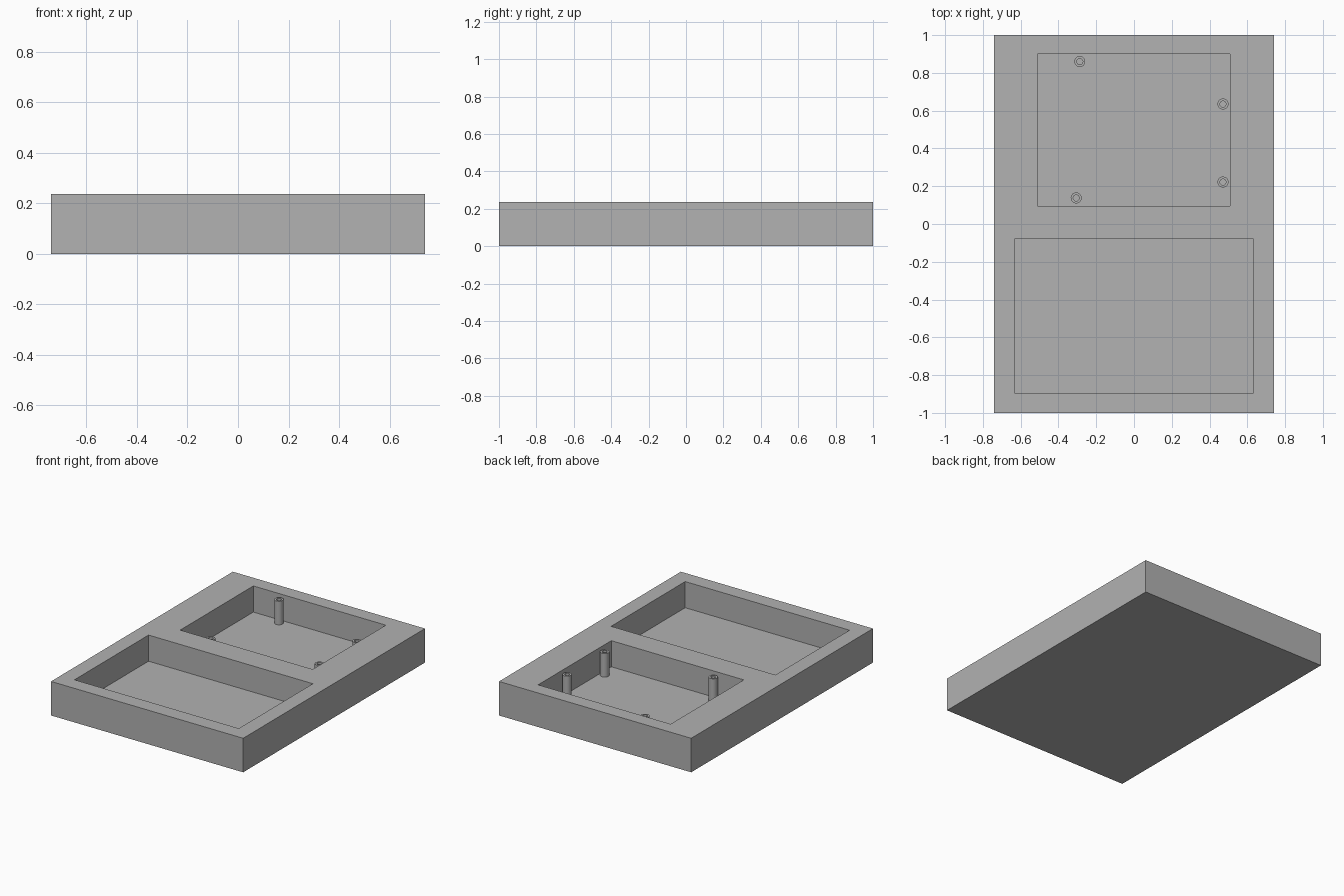
import bpy
import bmesh
from math import radians
from mathutils import Matrix, Vector

cube = bpy.data.objects.get("Cube")
if cube:
    bpy.data.objects.remove(cube, do_unlink=True)

HEIGHT, FLOOR, POST_TOP = 0.237, 0.055, 0.219

grey = bpy.data.materials.new("plain grey")
grey.use_nodes = True
grey.diffuse_color = (0.445, 0.445, 0.445, 1)
grey.node_tree.nodes["Principled BSDF"].inputs["Base Color"].default_value = grey.diffuse_color


def add_object(name, bm):
    bmesh.ops.recalc_face_normals(bm, faces=bm.faces)
    mesh = bpy.data.meshes.new(name)
    bm.to_mesh(mesh)
    bm.free()
    mesh.materials.append(grey)
    obj = bpy.data.objects.new(name, mesh)
    bpy.context.collection.objects.link(obj)
    return obj


def add_box(name, low, high):
    low, high = Vector(low), Vector(high)
    bm = bmesh.new()
    size = Matrix.Diagonal((*(high - low), 1))
    bmesh.ops.create_cube(bm, size=1, matrix=Matrix.Translation((low + high) / 2) @ size)
    return add_object(name, bm)


def add_tube(name, x, y, outer=0.029, inner=0.016):
    # Rectangular wall section turned about the post axis
    bm = bmesh.new()
    section = [(inner, FLOOR - 0.005), (outer, FLOOR - 0.005), (outer, POST_TOP), (inner, POST_TOP)]
    verts = [bm.verts.new((r, 0, z)) for r, z in section]
    edges = [bm.edges.new((verts[i], verts[i - 1])) for i in range(4)]
    bmesh.ops.spin(bm, geom=verts + edges, cent=(0, 0, 0), axis=(0, 0, 1),
                   angle=radians(360), steps=32, use_merge=True)
    bmesh.ops.remove_doubles(bm, verts=bm.verts, dist=0.0001)
    obj = add_object(name, bm)
    obj.location = (x, y, 0)
    return obj


def select_only(obj):
    bpy.ops.object.select_all(action='DESELECT')
    obj.select_set(True)
    bpy.context.view_layer.objects.active = obj


# Solid block with two rectangular pockets cut from above
tray = add_box("tray", (-0.74, -1, 0), (0.74, 1, HEIGHT))
pockets = {
    "front_pocket_cutter": ((-0.633, -0.895), (0.633, -0.08)),
    "back_pocket_cutter": ((-0.512, 0.095), (0.509, 0.90)),
}
for name, (low, high) in pockets.items():
    cutter = add_box(name, (*low, FLOOR), (*high, HEIGHT + 0.1))
    cutter.hide_render = True
    cut = tray.modifiers.new(name, 'BOOLEAN')
    cut.operation = 'DIFFERENCE'
    cut.solver = 'EXACT'
    cut.object = cutter
    select_only(tray)
    bpy.ops.object.modifier_apply(modifier=cut.name)
    bpy.data.objects.remove(cutter, do_unlink=True)

# Hollow mounting posts standing in the back pocket
posts = {
    "back_right_post": (-0.287, 0.86),
    "back_left_post": (0.471, 0.635),
    "front_left_post": (0.471, 0.222),
    "front_right_post": (-0.306, 0.138),
}
for name, (x, y) in posts.items():
    select_only(add_tube(name, x, y))
    bpy.ops.object.shade_smooth_by_angle(angle=radians(30))
